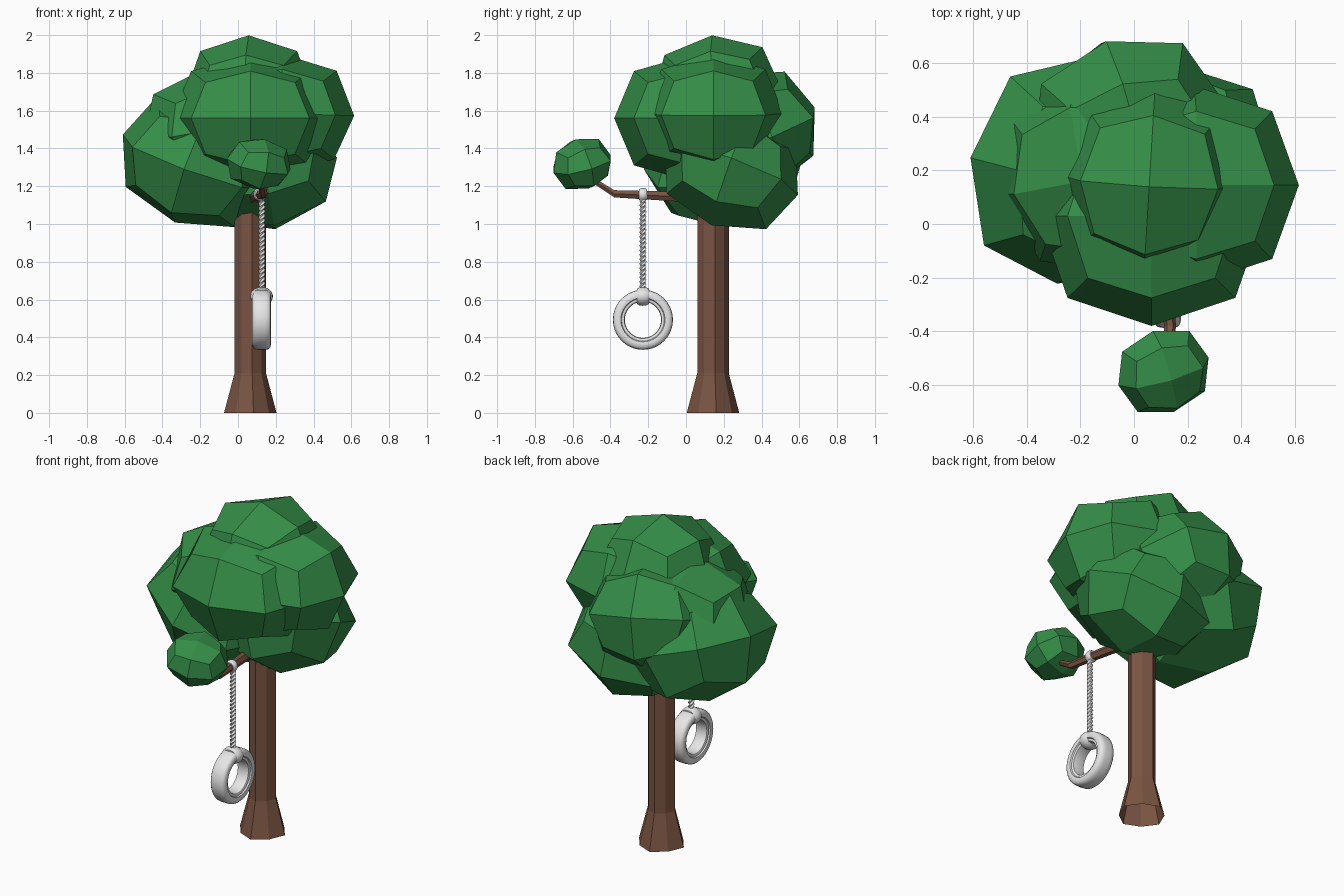
import bpy, bmesh
from math import sin, cos, tau
from mathutils import Vector, Euler

if "Cube" in bpy.data.objects:
    bpy.data.objects.remove(bpy.data.objects["Cube"])


def material(name, rgb):
    m = bpy.data.materials.new(name)
    m.diffuse_color = (*rgb, 1)
    m.use_nodes = True
    m.node_tree.nodes["Principled BSDF"].inputs["Base Color"].default_value = m.diffuse_color
    return m


GREEN = material("leaf green", (0.035, 0.27, 0.065))
BROWN = material("bark brown", (0.195, 0.089, 0.055))
GREY = material("light grey", (0.8, 0.8, 0.8))


def finish(name, bm, mat, smooth=False):
    bmesh.ops.recalc_face_normals(bm, faces=bm.faces)
    me = bpy.data.meshes.new(name)
    bm.to_mesh(me)
    bm.free()
    me.materials.append(mat)
    ob = bpy.data.objects.new(name, me)
    bpy.context.collection.objects.link(ob)
    if smooth:
        bpy.ops.object.select_all(action='DESELECT')
        ob.select_set(True)
        bpy.context.view_layer.objects.active = ob
        bpy.ops.object.shade_smooth_by_angle(angle=0.8)
    return ob


def loft(name, rings, mat, closed=False, smooth=False, caps=True):
    """Skin a list of rings; closed joins the last ring to the first."""
    bm = bmesh.new()
    loops = [[bm.verts.new(p) for p in r] for r in rings]
    n = len(loops[0])
    pairs = list(zip(loops, loops[1:]))
    if closed:
        pairs.append((loops[-1], loops[0]))
    for a, b in pairs:
        for i in range(n):
            j = (i + 1) % n
            bm.faces.new((a[i], a[j], b[j], b[i]))
    if caps and not closed:
        bm.faces.new(loops[0])
        bm.faces.new(loops[-1])
    return finish(name, bm, mat, smooth)


def blob(name, centre, radii, rot):
    """Faceted leaf clump: a rounded cube with 2 x 2 quads per side."""
    bm = bmesh.new()
    bmesh.ops.create_cube(bm, size=2)
    bmesh.ops.subdivide_edges(bm, edges=bm.edges[:], cuts=1, use_grid_fill=True)
    shrink = {1: 1.0, 2: 0.745, 3: 0.565}
    turn = Euler(rot).to_matrix()
    for v in bm.verts:
        k = shrink[sum(abs(c) > 0.5 for c in v.co)]
        v.co = Vector(centre) + turn @ (v.co * k * Vector(radii))
    return finish(name, bm, GREEN)


# Trunk with a flared foot, open at the ends, slightly narrower on the diagonals
def trunk_ring(r, z):
    ring = []
    for i in range(8):
        a, q = tau * i / 8 + 0.12, r * (0.9 if i % 2 else 1)
        ring.append((0.065 + q * cos(a), 0.143 + q * sin(a), z))
    return ring


loft("trunk", [trunk_ring(r, z) for r, z in ((0.14, 0), (0.084, 0.21), (0.084, 1.2))],
     BROWN, caps=False)

# Bent side branch
path = [(0.07, 0.14, 1.09, 0.035), (0.09, -0.04, 1.145, 0.03),
        (0.135, -0.38, 1.16, 0.022), (0.12, -0.52, 1.25, 0.018)]
loft("branch", [[(x + r * cos(tau * i / 6), y, z + r * sin(tau * i / 6)) for i in range(6)]
                for x, y, z, r in path], BROWN)

# Leaf clumps of the crown and the branch tip
clumps = {
    "front": ((0.065, 0.03, 1.56), (0.42, 0.41, 0.335), (0, 0, 0)),
    "right": ((0.225, 0.145, 1.585), (0.39, 0.37, 0.315), (0, 0.03, 0)),
    "top": ((0.058, 0.165, 1.67), (0.345, 0.35, 0.33), (0.08, 0, -0.06)),
    "back": ((-0.02, 0.355, 1.49), (0.37, 0.36, 0.32), (0.36, 0.08, 0.28)),
    "upper_left": ((-0.14, 0.185, 1.53), (0.375, 0.37, 0.29), (0.05, -0.2, 0.2)),
    "lower_left": ((-0.22, 0.20, 1.33), (0.418, 0.43, 0.345), (0.10, 0.35, -0.12)),
    "lower_right": ((0.14, 0.24, 1.28), (0.39, 0.375, 0.31), (-0.35, -0.18, 0.0)),
    "branch_tip": ((0.11, -0.55, 1.318), (0.178, 0.163, 0.138), (0.3, 0.15, 0.3)),
}
for part, (c, r, e) in clumps.items():
    blob("foliage_" + part, c, r, e)

# Twisted rope with three strands
X, Y, TIRE_Z = 0.125, -0.228, 0.493


def rope_ring(t):
    z = 0.64 + 0.5 * t
    ring = []
    for i in range(12):
        a = tau * i / 12
        r = 0.0145 + 0.0035 * cos(3 * a)
        a += t * tau * 7
        ring.append((X + r * cos(a), Y + r * sin(a), z))
    return ring


loft("rope", [rope_ring(k / 120) for k in range(121)], GREY, smooth=True)

# Tyre: rounded profile (width, radius) with a side groove, spun about x
half = [(0.018, 0.159), (0.036, 0.156), (0.046, 0.147), (0.05, 0.130), (0.047, 0.117),
        (0.039, 0.113), (0.040, 0.106), (0.036, 0.099), (0.018, 0.096)]
profile = half + [(-w, r) for w, r in reversed(half)]
loft("tire", [[(X + w, Y + r * cos(tau * k / 40), TIRE_Z + r * sin(tau * k / 40))
               for w, r in profile] for k in range(40)], GREY, closed=True, smooth=True)


# Rope loops around the tyre and the branch, lying in the xz plane
def rope_loop(name, x, z, rx, rz, tube, depth):
    rings = []
    for k in range(24):
        a = tau * k / 24
        rings.append([(x + (rx + tube * cos(b)) * cos(a), Y + depth * sin(b),
                       z + (rz + tube * cos(b)) * sin(a))
                      for b in (tau * i / 10 for i in range(10))])
    loft(name, rings, GREY, closed=True, smooth=True)


rope_loop("tire_loop", X, 0.617, 0.046, 0.036, 0.014, 0.033)
rope_loop("branch_loop", 0.116, 1.156, 0.024, 0.024, 0.011, 0.022)
